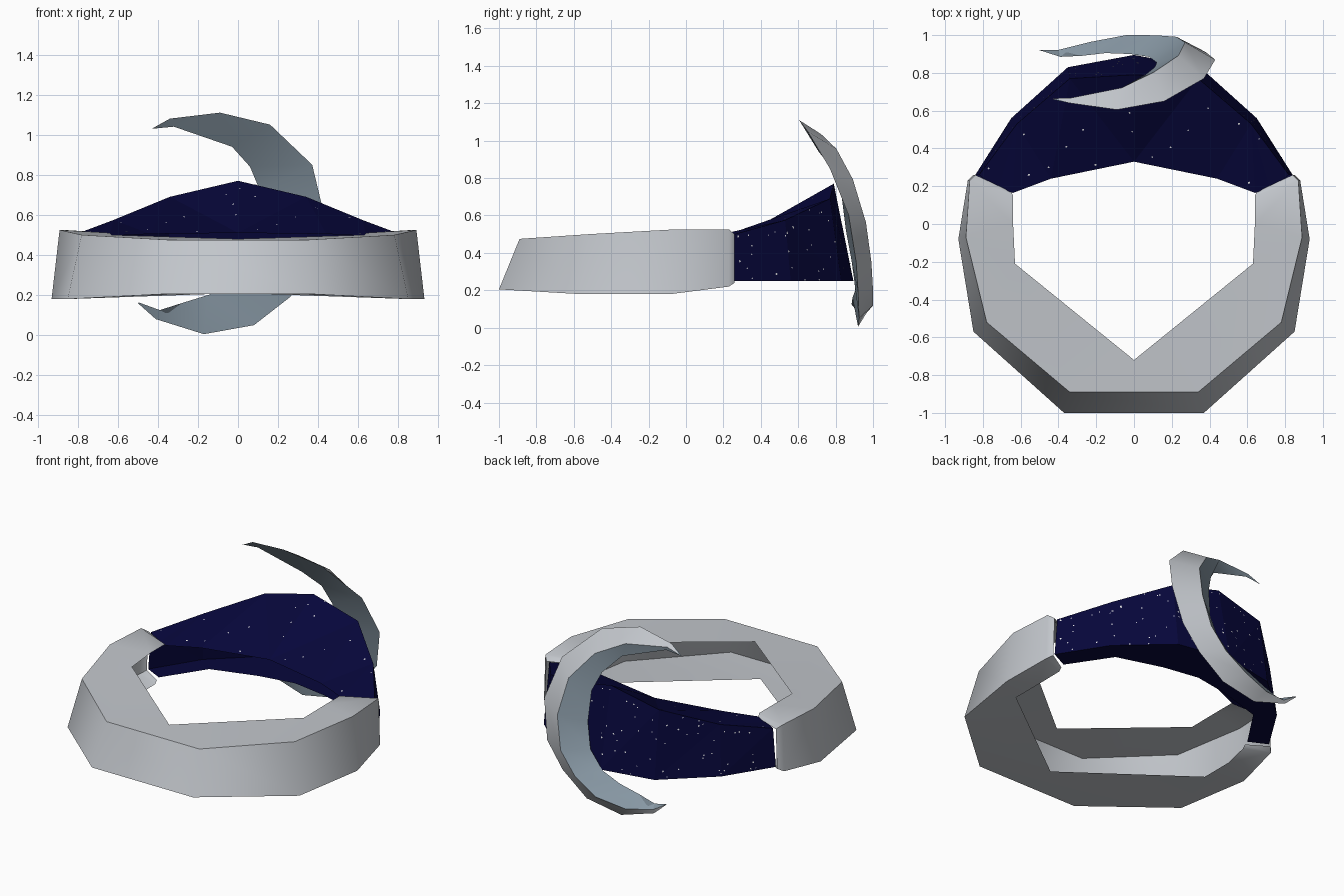
import bpy
import bmesh
import random
from mathutils import Vector

random.seed(7)

default_cube = bpy.data.objects.get("Cube")
if default_cube:
    bpy.data.objects.remove(default_cube, do_unlink=True)


def make_material(name, rgb, roughness=0.6):
    material = bpy.data.materials.new(name)
    material.use_nodes = True
    colour = (*rgb, 1)
    material.diffuse_color = colour
    shader = next(n for n in material.node_tree.nodes if n.type == "BSDF_PRINCIPLED")
    shader.inputs["Base Color"].default_value = colour
    shader.inputs["Roughness"].default_value = roughness
    return material


silver = make_material("silver", (.54, .565, .6))
slate = make_material("slate blue", (.25, .32, .38))
night = make_material("night blue", (.002, .002, .043))
white = make_material("star white", (.9, .9, .9))


def loft(sections, closed):
    """Bridge matching cross-sections; material_index keeps the strip number."""
    bm = bmesh.new()
    rows = [[bm.verts.new(p) for p in section] for section in sections]
    count = len(rows[0])
    for a, b in zip(rows, rows[1:]):
        for i in range(count if closed else count - 1):
            j = (i + 1) % count
            face = bm.faces.new((a[i], a[j], b[j], b[i]))
            face.material_index = i
    bmesh.ops.remove_doubles(bm, verts=bm.verts, dist=.0005)
    bmesh.ops.recalc_face_normals(bm, faces=bm.faces)
    return bm


def channel(half):
    """Mirrored open channel with shelf, wall and floor strips facing outward."""
    flip = [[(-x, y, z) for x, y, z in section] for section in reversed(half)]
    bm = loft(flip + half, closed=False)
    bmesh.ops.triangulate(bm, faces=bm.faces)
    for face in bm.faces:
        centre = face.calc_center_median()
        radial = Vector((centre.x, centre.y, 0))
        out = (Vector((0, 0, 1)), radial, Vector((0, 0, -1)))[face.material_index]
        if face.normal.dot(out) < 0:
            face.normal_flip()
    return bm


def finish(bm, name, materials, smooth_angle=0):
    mesh = bpy.data.meshes.new(name)
    bm.to_mesh(mesh)
    bm.free()
    obj = bpy.data.objects.new(name, mesh)
    bpy.context.collection.objects.link(obj)
    for material in materials:
        mesh.materials.append(material)
    if smooth_angle:
        bpy.ops.object.select_all(action="DESELECT")
        obj.select_set(True)
        bpy.context.view_layer.objects.active = obj
        bpy.ops.object.shade_smooth_by_angle(angle=smooth_angle)
    return obj


# Band: channel open on the finger side
# Each section runs top inner, top outer, bottom outer, bottom inner
bm = channel([
    [(0, -.72, .48), (.34, -.89, .475), (.37, -1, .205), (0, -.78, .21)],
    [(.63, -.21, .5), (.78, -.52, .5), (.85, -.57, .18), (.74, -.22, .2)],
    [(.64, 0, .51), (.89, -.07, .525), (.93, -.08, .18), (.74, 0, .2)],
    [(.64, .15, .51), (.87, .23, .525), (.88, .23, .22), (.72, .16, .22)],
    [(.65, .17, .49), (.84, .26, .5), (.85, .26, .24), (.72, .18, .24)],
])
for face in bm.faces:
    face.material_index = 0
finish(bm, "band", [silver], smooth_angle=.95)

# Bezel: raised crown that carries the channel round the back
bm = channel([
    [(0, .33, .51), (0, .79, .77), (0, .895, .25), (0, .6, .25)],
    [(.44, .24, .505), (.34, .77, .69), (.35, .83, .25), (.24, .56, .25)],
    [(.64, .165, .495), (.62, .53, .575), (.65, .56, .25), (.54, .47, .25)],
    [(.72, .18, .485), (.82, .26, .5), (.84, .26, .25), (.72, .2, .25)],
])

# Stars: tiny plates scattered over the back wall and the crown
stars = bmesh.new()
densities = (28, 115, 0)
for face in bm.faces:
    density = densities[face.material_index]
    face.material_index = 0
    normal = face.normal
    a, b, c = (v.co for v in face.verts)
    along = (b - a).normalized()
    across = normal.cross(along)
    for _ in range(round(face.calc_area() * density)):
        u, v = sorted((random.random(), random.random()))
        spot = a * u + b * (v - u) + c * (1 - v) + normal * .002
        size = random.uniform(.004, .007)
        corners = (along, across, -along, -across)
        stars.faces.new([stars.verts.new(spot + d * size) for d in corners])
finish(bm, "bezel", [night])
finish(stars, "stars", [white])

# Crescent: pairs of outer and inner edge points from top tip to bottom tip
crescent_edges = [
    ((-.43, .66, 1.03), (-.425, .665, 1.03)),
    ((-.34, .64, 1.08), (-.32, .665, 1.04)),
    ((-.09, .605, 1.11), (-.03, .71, .94)),
    ((.16, .65, 1.05), (.06, .79, .84)),
    ((.37, .77, .85), (.11, .83, .72)),
    ((.43, .87, .6), (.12, .855, .52)),
    ((.38, .91, .35), (.08, .885, .36)),
    ((.26, .92, .19), (-.02, .9, .25)),
    ((.08, .925, .05), (-.15, .905, .2)),
    ((-.17, .92, .005), (-.28, .89, .16)),
    ((-.41, .92, .08), (-.39, .885, .125)),
    ((-.5, .92, .16), (-.495, .92, .163)),
]
sections = []
for outer, inner in crescent_edges:
    outer, inner = Vector(outer), Vector(inner)
    # The ridge stands out behind the middle of the blade
    middle = (outer + inner) / 2
    away = Vector((-.05, 1, middle.z / 4 - .1))
    ridge = middle + away * (outer - inner).length * .31
    sections.append((outer, ridge, inner))
bm = loft(sections, closed=True)
for face in bm.faces:
    face.material_index = 0 if face.material_index == 0 else 1
finish(bm, "crescent", [silver, slate], smooth_angle=.6)
